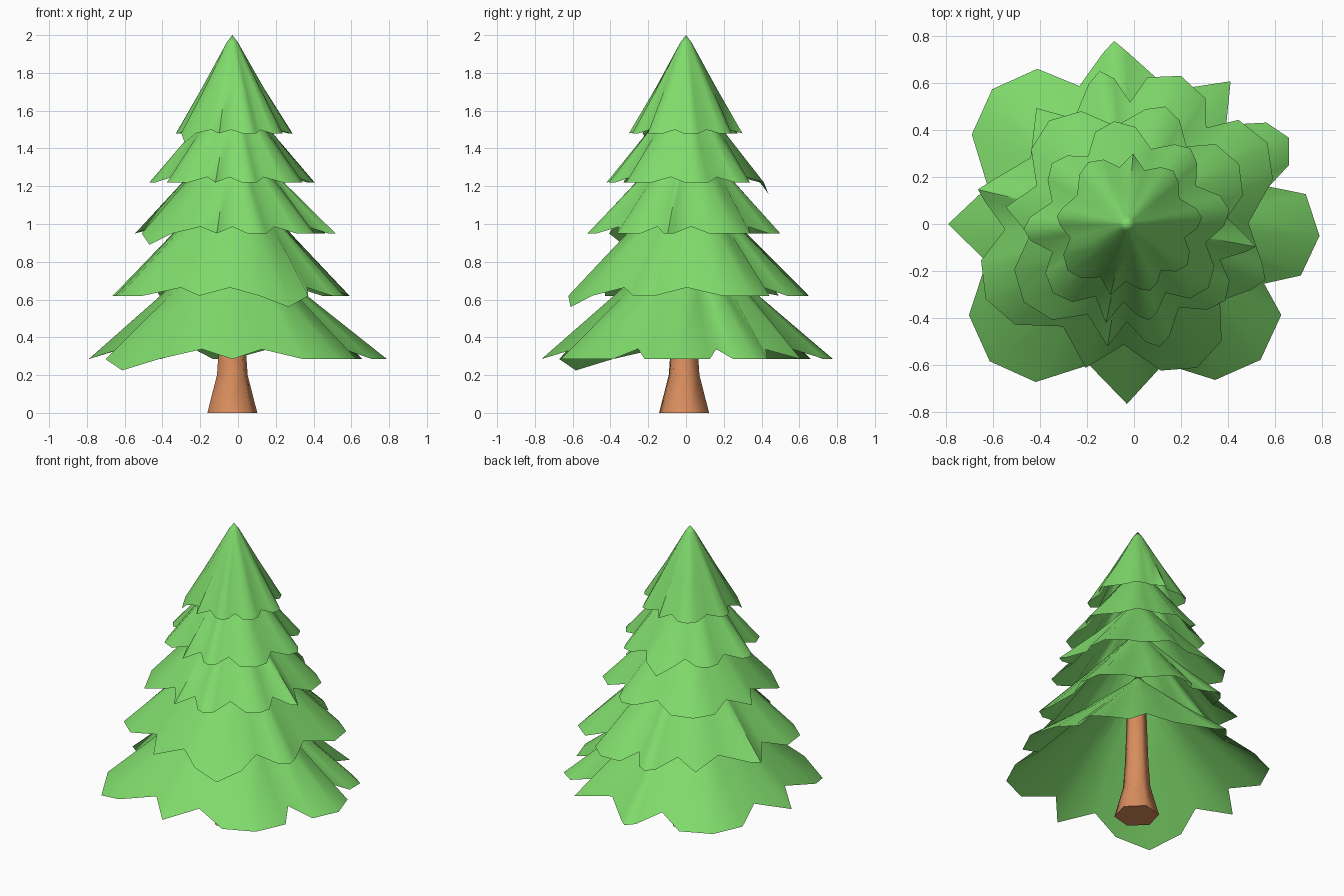
import bpy, math

if "Cube" in bpy.data.objects:
    bpy.data.objects.remove(bpy.data.objects["Cube"], do_unlink=True)

AXIS_X = -0.03


def material(name, rgb):
    m = bpy.data.materials.new(name)
    m.use_nodes = True
    m.diffuse_color = (*rgb, 1)
    m.node_tree.nodes["Principled BSDF"].inputs["Base Color"].default_value = (*rgb, 1)
    return m


needles = material("needle green", (0.216, 0.71, 0.15))
bark = material("bark brown", (0.70, 0.27, 0.112))


def loft(name, rings, mat, cap_bottom=False, centre=(AXIS_X, 0.0), sharp=60):
    """Join equal-sized (angle, radius, z) rings from bottom to top, closing the top."""
    n = len(rings[0])
    verts = [(centre[0] + r * math.cos(a), centre[1] + r * math.sin(a), z)
             for ring in rings for a, r, z in ring]
    faces = []
    for k in range(len(rings) - 1):
        for i in range(n):
            j = (i + 1) % n
            faces.append((k * n + i, k * n + j, (k + 1) * n + j, (k + 1) * n + i))
    # Top fan to a single apex
    last = (len(rings) - 1) * n
    verts.append((*centre, rings[-1][0][2] + rings[-1][0][1] * 1.3))
    faces += [(last + i, last + (i + 1) % n, len(verts) - 1) for i in range(n)]
    if cap_bottom:
        faces.append(tuple(reversed(range(n))))
    mesh = bpy.data.meshes.new(name)
    mesh.from_pydata(verts, [], faces)
    mesh.materials.append(mat)
    ob = bpy.data.objects.new(name, mesh)
    bpy.context.collection.objects.link(ob)
    bpy.ops.object.select_all(action="DESELECT")
    ob.select_set(True)
    bpy.context.view_layer.objects.active = ob
    bpy.ops.object.shade_smooth_by_angle(angle=math.radians(sharp))
    return ob


def rim_from_lobes(lobes, z, valley):
    """Each lobe is (direction, radius, half width, droop); a notch follows each one."""
    rim = []
    for k, (d, r, w, droop) in enumerate(lobes):
        nd, nr, nw, _ = lobes[(k + 1) % len(lobes)]
        if k == len(lobes) - 1:
            nd += 360
        if w:
            rim += [(d - w, r * 0.94, z), (d, r, z - droop), (d + w, r * 0.94, z)]
        else:
            rim.append((d, r, z))
        notch = (r + nr) / 2 * valley
        rim.append(((d + w + nd - nw) / 2, notch, z + 0.3 * ((r + nr) / 2 - notch)))
    return [(math.radians(a), r, h) for a, r, h in rim]


def tier(name, z, tip_z, lobes, valley=0.78, neck=0.05):
    """Open jagged skirt running up to a small neck hidden in the next tier."""
    rim = rim_from_lobes(lobes, z, valley)
    mean = sum(r for _, r, _ in rim) / len(rim)
    neck_z = tip_z - neck * 1.3
    mid, top = [], []
    for a, r, h in rim:
        # The folds fade out towards the neck
        soft = 0.6 * r + 0.4 * mean
        mid.append((a, neck + (soft - neck) * 0.5, h + (neck_z - h) * 0.5))
        top.append((a, neck, neck_z))
    loft(name, [rim, mid, top], needles)


# Branch tiers, bottom to top
tier("branch_tier_1", 0.285, 0.99, [
    (-3.5, 0.82, 13, 0), (28, 0.78, 8, 0), (54, 0.75, 0, 0), (94, 0.78, 4, 0),
    (135, 0.81, 15, 0), (180, 0.76, 0, 0), (225, 0.825, 15, 0.06),
    (270, 0.765, 0, 0), (314.5, 0.81, 15, 0)])
tier("branch_tier_2", 0.62, 1.31, [
    (-22, 0.635, 6, 0), (30, 0.69, 13, 0), (70, 0.67, 12, 0), (100, 0.66, 5, 0),
    (128, 0.625, 0, 0), (167, 0.65, 4, 0), (208, 0.68, 14, 0),
    (254, 0.636, 0, 0), (296, 0.68, 13, 0.06)])
tier("branch_tier_3", 0.95, 1.53, [
    (-10, 0.555, 3, 0), (28, 0.54, 14, 0), (72, 0.525, 9, 0), (127, 0.55, 15, 0),
    (172, 0.52, 0, 0), (217, 0.55, 15, 0.06), (261, 0.526, 0, 0),
    (285, 0.54, 6, 0), (322, 0.53, 9, 0)])
tier("branch_tier_4", 1.22, 1.76, [
    (8, 0.44, 9, 0), (50, 0.42, 9, 0), (97, 0.44, 12, 0.06), (141, 0.41, 10, 0),
    (183, 0.44, 7, 0), (223, 0.43, 12, 0), (258, 0.43, 0, 0),
    (283, 0.42, 6, 0), (322, 0.44, 12, 0)])
tier("crown_tier", 1.48, 2.0, [
    (5, 0.32, 8, 0), (49, 0.30, 10, 0), (85, 0.30, 0, 0), (122, 0.31, 12, 0),
    (174, 0.30, 8, 0), (218, 0.32, 12, 0.05), (257, 0.31, 0, 0),
    (289, 0.30, 8, 0), (326, 0.31, 10, 0)], valley=0.8, neck=0.03)

# Trunk with a flared foot
sides = [math.radians(15 + 60 * i) for i in range(6)]
trunk_profile = [(0.137, 0.0), (0.084, 0.2), (0.072, 0.37), (0.06, 0.72)]
loft("trunk", [[(a, r, z) for a in sides] for r, z in trunk_profile], bark,
     cap_bottom=True, centre=(AXIS_X, -0.01), sharp=65)
